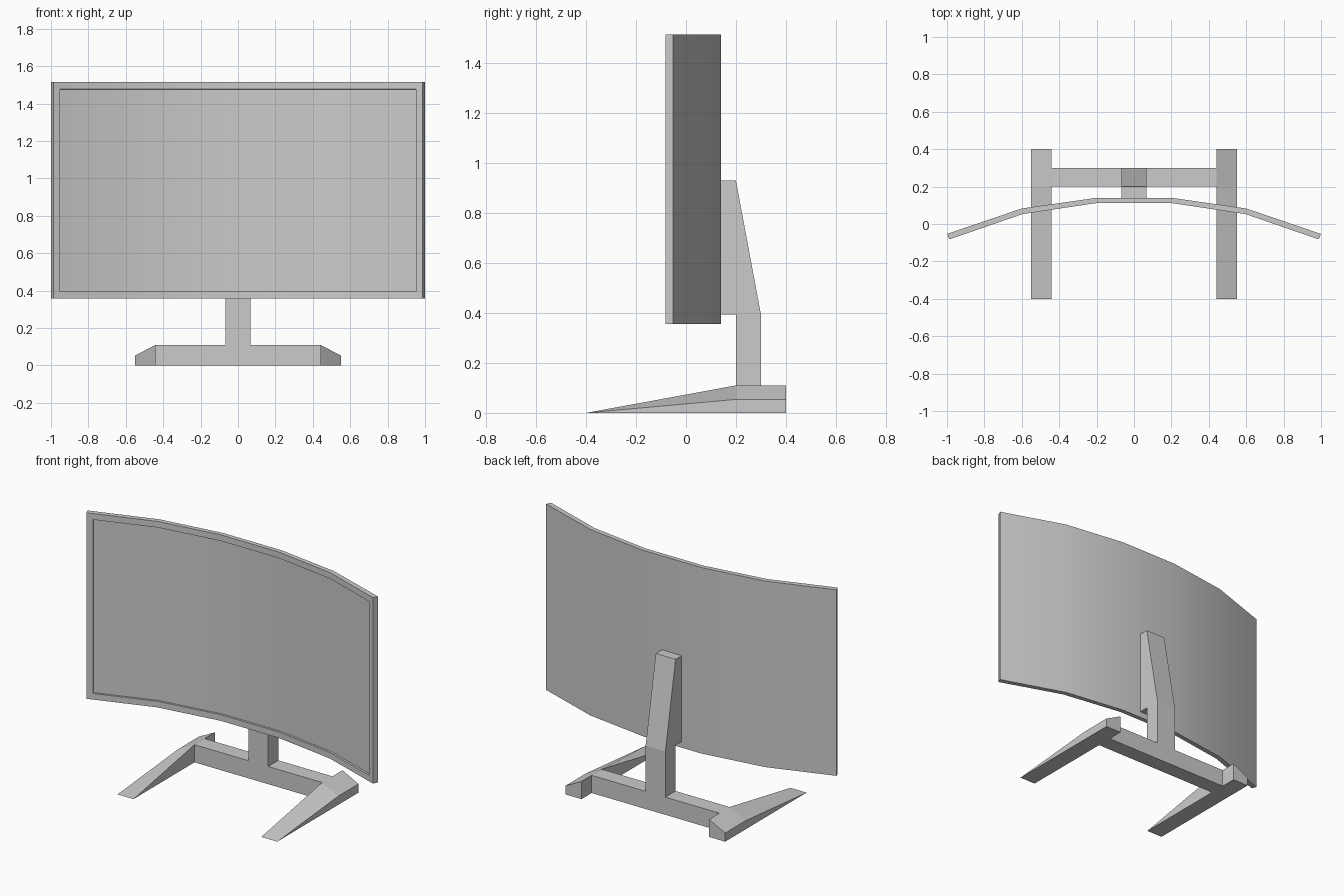
import bpy, bmesh

if "Cube" in bpy.data.objects:
    bpy.data.objects.remove(bpy.data.objects["Cube"])


def finish(bm, name):
    bmesh.ops.recalc_face_normals(bm, faces=bm.faces)
    mesh = bpy.data.meshes.new(name)
    bm.to_mesh(mesh)
    bm.free()
    obj = bpy.data.objects.new(name, mesh)
    bpy.context.collection.objects.link(obj)
    return obj


def bridge(name, ring_a, ring_b):
    """Solid between two matching outlines."""
    bm = bmesh.new()
    a = [bm.verts.new(p) for p in ring_a]
    b = [bm.verts.new(p) for p in ring_b]
    bm.faces.new(a)
    bm.faces.new(b)
    n = len(a)
    for i in range(n):
        bm.faces.new((a[i], a[(i + 1) % n], b[(i + 1) % n], b[i]))
    return finish(bm, name)


# Curved screen: five-segment shell swept in plan, front recessed inside a bezel
Z0, Z1 = 0.357, 1.515
half_back = [(0.2, 0.14), (0.6, 0.083), (1.0, -0.053)]
half_front = [(0.2, 0.112), (0.596, 0.053), (0.987, -0.082)]
back = [(-x, y) for x, y in reversed(half_back)] + half_back
front = [(-x, y) for x, y in reversed(half_front)] + half_front

bm = bmesh.new()
cols = [[bm.verts.new((x, y, z)) for x, y in line]
        for z in (Z0, Z1) for line in (front, back)]
f0, b0, f1, b1 = cols
front_faces = []
for i in range(5):
    front_faces.append(bm.faces.new((f0[i], f0[i + 1], f1[i + 1], f1[i])))
    bm.faces.new((b0[i + 1], b0[i], b1[i], b1[i + 1]))
    bm.faces.new((f0[i + 1], f0[i], b0[i], b0[i + 1]))
    bm.faces.new((f1[i], f1[i + 1], b1[i + 1], b1[i]))
bm.faces.new((f0[0], f1[0], b1[0], b0[0]))
bm.faces.new((f0[5], b0[5], b1[5], f1[5]))
bmesh.ops.recalc_face_normals(bm, faces=bm.faces)
for thickness, depth in ((0.038, 0.0), (0.0005, -0.012)):
    bmesh.ops.inset_region(bm, faces=front_faces, thickness=thickness,
                           depth=depth, use_even_offset=True, use_boundary=True)
screen = finish(bm, "curved_screen")
bpy.context.view_layer.objects.active = screen
screen.select_set(True)
bpy.ops.object.shade_smooth_by_angle(angle=0.44)

# Neck: side profile with a tapered upper mount
neck = [(0.138, 0.93), (0.2, 0.93), (0.3, 0.395), (0.3, 0.11),
        (0.2, 0.11), (0.2, 0.395), (0.138, 0.395)]
bridge("stand_neck", [(-0.068, y, z) for y, z in neck],
       [(0.068, y, z) for y, z in neck])

# Crossbar joining the two feet
bar = [(0.2, 0), (0.3, 0), (0.3, 0.11), (0.2, 0.11)]
bridge("stand_crossbar", [(-0.44, y, z) for y, z in bar],
       [(0.44, y, z) for y, z in bar])

# Feet: wedge to the front, top sloping down to the outside
for side, label in ((-1, "left"), (1, "right")):
    inner, outer = ([(side * x, -0.4, 0), (side * x, 0.4, 0),
                     (side * x, 0.4, h), (side * x, 0.2, h)]
                    for x, h in ((0.44, 0.11), (0.55, 0.054)))
    bridge(label + "_foot", inner, outer)
